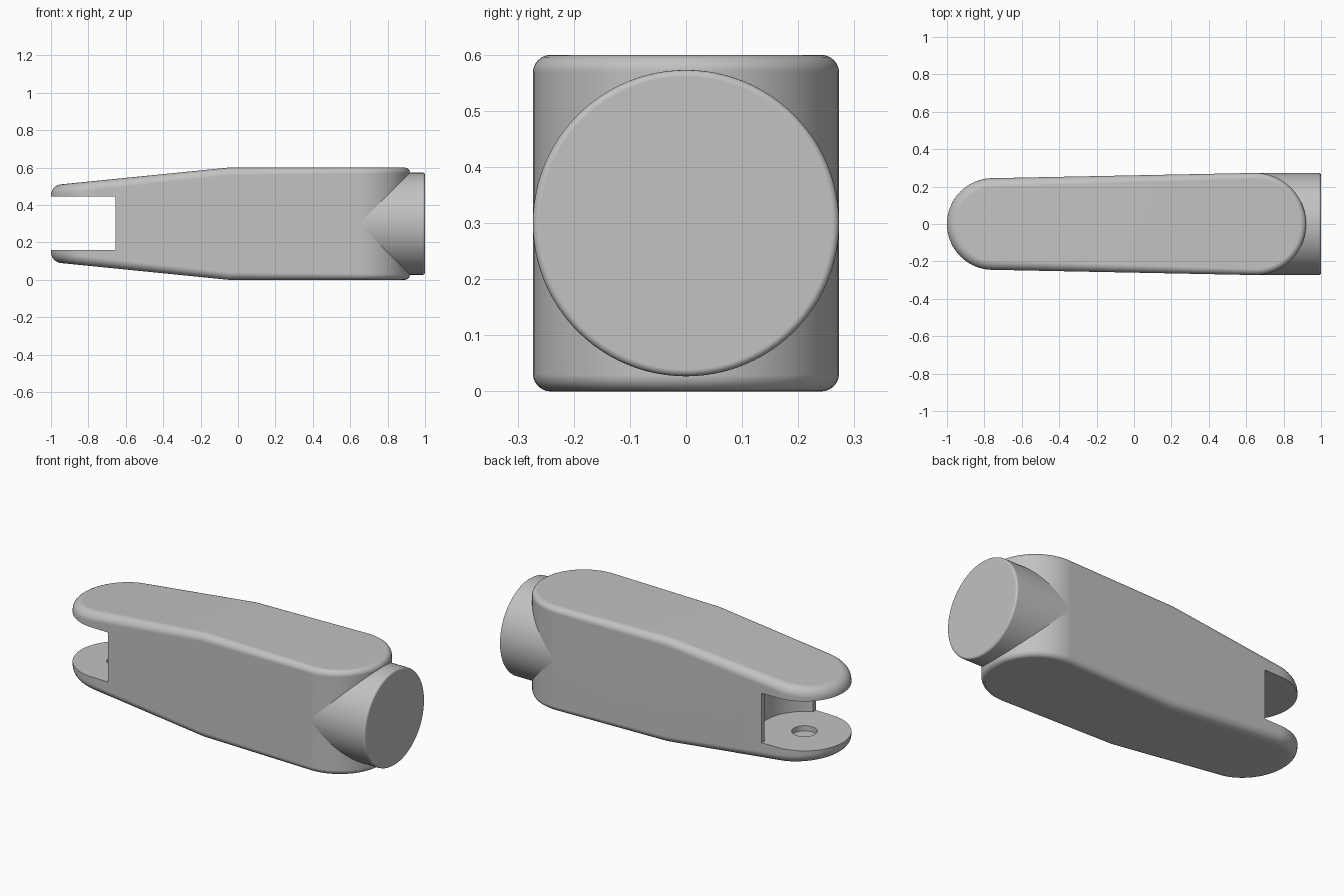
import bpy, bmesh
from math import pi, sin, cos, sqrt, atan2

if "Cube" in bpy.data.objects:
    bpy.data.objects.remove(bpy.data.objects["Cube"], do_unlink=True)

MID = 0.3                      # height of the symmetry plane
TIP, TIP_R = -0.755, 0.245     # fork end: centre and radius
HEAD, HEAD_R = 0.647, 0.273    # wide end: centre and radius
KNEE = -0.05                   # where the taper begins
SLOT_LOW, SLOT_HIGH, SLOT_X = 0.16, 0.445, -0.655

grey = bpy.data.materials.new("plain grey")
grey.use_nodes = True
colour = (0.54, 0.54, 0.54, 1)
grey.diffuse_color = colour
grey.node_tree.nodes["Principled BSDF"].inputs["Base Color"].default_value = colour


def finish(name, bm):
    bmesh.ops.recalc_face_normals(bm, faces=bm.faces)
    mesh = bpy.data.meshes.new(name)
    bm.to_mesh(mesh)
    bm.free()
    mesh.materials.append(grey)
    obj = bpy.data.objects.new(name, mesh)
    bpy.context.collection.objects.link(obj)
    return obj


def activate(obj):
    bpy.ops.object.select_all(action='DESELECT')
    obj.select_set(True)
    bpy.context.view_layer.objects.active = obj


def prism(name, outline, low, high):
    bm = bmesh.new()
    base = bm.faces.new([bm.verts.new((x, y, low)) for x, y in outline])
    new = bmesh.ops.extrude_face_region(bm, geom=[base])["geom"]
    for v in new:
        if isinstance(v, bmesh.types.BMVert):
            v.co.z = high
    return finish(name, bm)


def top_height(x):
    return 2 * MID - 0.1 * max(0, KNEE - x)


# Half outline of the arm seen from above, as (point, outward normal)
STEPS = 24
half = []
for i in range(STEPS + 1):
    a = pi - pi / 2 * i / STEPS
    half.append((TIP + TIP_R * cos(a), TIP_R * sin(a), cos(a), sin(a)))
for x in (-0.4, KNEE, 0.3):
    t = (x - TIP) / (HEAD - TIP)
    half.append((x, TIP_R + t * (HEAD_R - TIP_R), 0, 1))
for i in range(STEPS + 1):
    a = pi / 2 - pi / 2 * i / STEPS
    half.append((HEAD + HEAD_R * cos(a), HEAD_R * sin(a), cos(a), sin(a)))
half[0] = (TIP - TIP_R, 0, -1, 0)
half[-1] = (HEAD + HEAD_R, 0, 1, 0)
loop = half + [(x, -y, nx, -ny) for x, y, nx, ny in half[-2:0:-1]]
count = len(loop)

# Arm body: stacked rings with rounded upper and lower rims
bm = bmesh.new()


def ring(angle, upper):
    verts = []
    for x, y, nx, ny in loop:
        r = 0.04 - 0.012 * x
        inset = r * (1 - cos(angle))
        px, py = x - nx * inset, y - ny * inset
        z = top_height(px) - r * (1 - sin(angle))
        verts.append(bm.verts.new((px, py, z if upper else 2 * MID - z)))
    return verts


angles = [pi / 2 * k / 6 for k in range(7)]
rings = [ring(a, False) for a in reversed(angles)] + [ring(a, True) for a in angles]
for lower, upper in zip(rings, rings[1:]):
    for i in range(count):
        j = (i + 1) % count
        bm.faces.new((lower[i], lower[j], upper[j], upper[i]))
for cap in (rings[0], rings[-1]):
    for i in range(len(half) - 1):
        ids = dict.fromkeys((i, i + 1, (count - i - 1) % count, (count - i) % count))
        bm.faces.new([cap[k] for k in ids])
body = finish("arm_body", bm)

# Fork slot with a hollow back wall, and the shallow pin recesses
hollow = 0.243
reach = SLOT_X - TIP
edge = sqrt(hollow ** 2 - reach ** 2)
start = atan2(edge, reach)
arc = [start - 2 * start * i / 32 for i in range(33)]
outline = [(-1.2, 0.4), (SLOT_X, 0.4)]
outline += [(TIP + hollow * cos(a), hollow * sin(a)) for a in arc]
outline += [(SLOT_X, -0.4), (-1.2, -0.4)]
slot = prism("slot_cutter", outline, SLOT_LOW, SLOT_HIGH)
circle = [2 * pi * i / 40 for i in range(40)]
pin = prism("pin_cutter", [(TIP + 0.067 * cos(a), 0.067 * sin(a)) for a in circle],
            SLOT_LOW - 0.03, SLOT_HIGH + 0.03)

activate(body)
for cutter in (slot, pin):
    cutter.hide_render = True
    mod = body.modifiers.new(cutter.name, 'BOOLEAN')
    mod.operation = 'DIFFERENCE'
    mod.solver = 'EXACT'
    mod.object = cutter
    bpy.ops.object.modifier_apply(modifier=mod.name)
    bpy.data.objects.remove(cutter, do_unlink=True)

# Round stub on the wide end, with a softened rim
bm = bmesh.new()
profile = [(0.66, HEAD_R)]
for k in range(5):
    a = pi / 2 * k / 4
    profile.append((0.988 + 0.012 * sin(a), HEAD_R - 0.012 * (1 - cos(a))))
sides = 96
stub_rings = [[bm.verts.new((x, r * cos(2 * pi * i / sides), MID + r * sin(2 * pi * i / sides)))
               for i in range(sides)] for x, r in profile]
for a, b in zip(stub_rings, stub_rings[1:]):
    for i in range(sides):
        j = (i + 1) % sides
        bm.faces.new((a[i], a[j], b[j], b[i]))
bm.faces.new(stub_rings[0])
bm.faces.new(stub_rings[-1])
stub = finish("round_stub", bm)

# Smooth shading with flat faces kept flat
for obj in (body, stub):
    activate(obj)
    bpy.ops.object.shade_smooth_by_angle(angle=pi / 6)
    normals = obj.modifiers.new("face_normals", 'WEIGHTED_NORMAL')
    normals.keep_sharp = True
